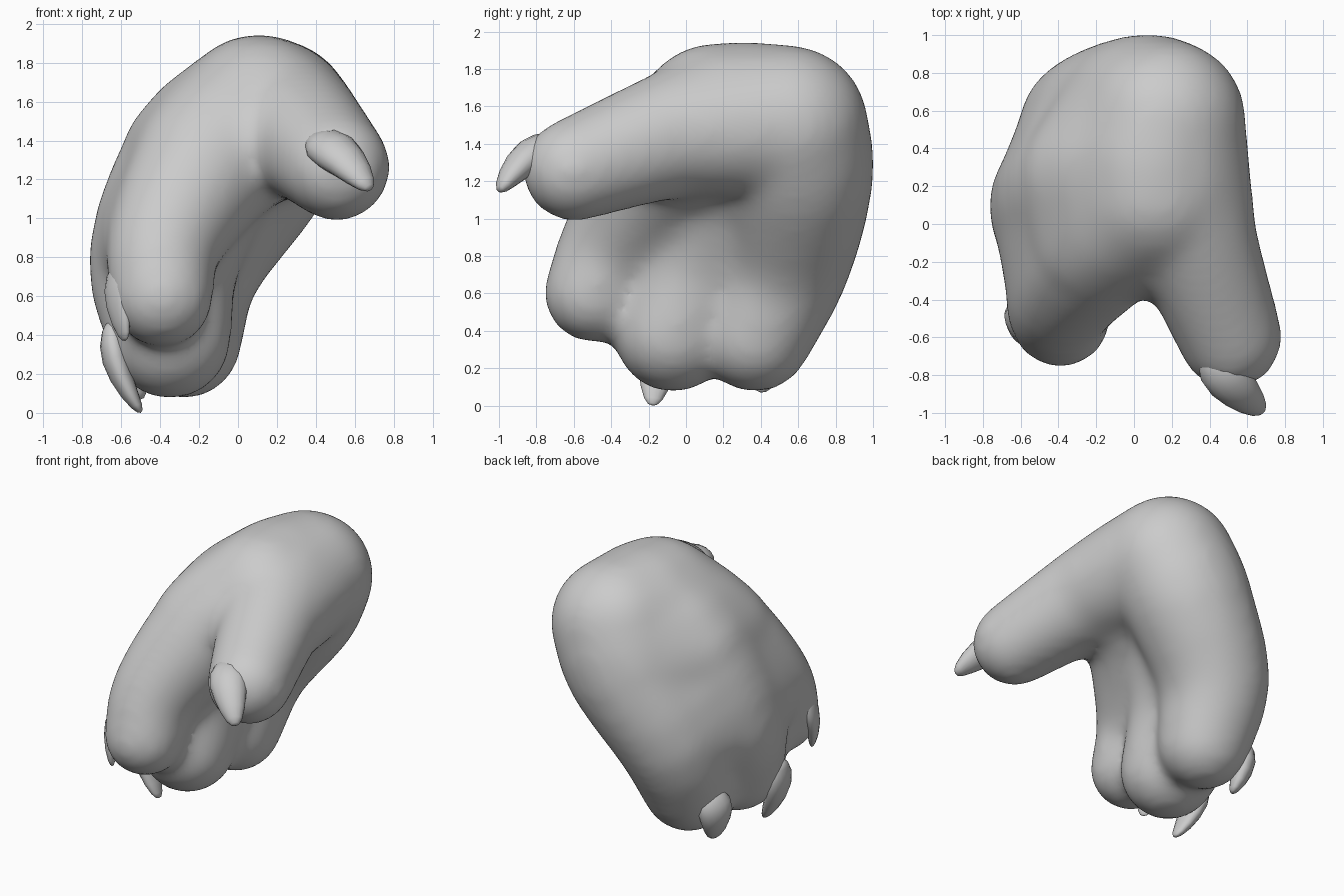
import bpy, bmesh, math
from mathutils import Vector

if "Cube" in bpy.data.objects:
    bpy.data.objects.remove(bpy.data.objects["Cube"])

def mesh_object(name, bm):
    me = bpy.data.meshes.new(name)
    bm.to_mesh(me)
    bm.free()
    ob = bpy.data.objects.new(name, me)
    bpy.context.collection.objects.link(ob)
    return ob

# Hull wrapped round a few balls (x, y, z, radius), added to the target mesh
def add_hull(target, balls, scale=1.0, shift=(0, 0, 0)):
    bm = bmesh.new()
    for x, y, z, r in balls:
        v = bmesh.ops.create_icosphere(bm, subdivisions=3, radius=r * scale)["verts"]
        bmesh.ops.translate(bm, verts=v, vec=Vector((x, y, z)) + Vector(shift))
    pts = [v.co.copy() for v in bm.verts]
    bm.free()
    bm = bmesh.new()
    for p in pts:
        bm.verts.new(p)
    bmesh.ops.convex_hull(bm, input=bm.verts[:])
    bmesh.ops.delete(bm, geom=[v for v in bm.verts if not v.link_faces], context='VERTS')
    me = bpy.data.meshes.new("tmp")
    bm.to_mesh(me)
    bm.free()
    target.from_mesh(me)
    bpy.data.meshes.remove(me)

# Smooth curve through the balls of a path
def spline(path, steps=3):
    p = [Vector(q) for q in path]
    p = [2 * p[0] - p[1]] + p + [2 * p[-1] - p[-2]]
    out = []
    for a, b, c, d in zip(p, p[1:], p[2:], p[3:]):
        for k in range(steps):
            t = k / steps
            out.append(0.5 * (2 * b + (c - a) * t + (2 * a - 5 * b + 4 * c - d) * t ** 2
                              + (3 * b - a - 3 * c + d) * t ** 3))
    return out + [p[-2]]

# Digit paths from wrist to tip
index = [(0.12, 0.15, 1.52, .42), (-0.16, -0.08, 1.27, .38), (-0.38, -0.37, 0.88, .30), (-0.39, -0.495, 0.60, .27)]
middle = [(0.12, 0.32, 1.53, .42), (-0.18, 0.24, 1.27, .42), (-0.38, 0.10, 0.80, .395), (-0.35, -0.07, 0.385, .32)]
ring = [(0.17, 0.55, 1.50, .43), (0.04, 0.59, 1.23, .42), (-0.24, 0.52, 0.78, .37), (-0.28, 0.37, 0.37, .305)]
thumb = [(0.18, 0.22, 1.51, .41), (0.32, -0.10, 1.44, .34), (0.51, -0.60, 1.26, .28)]

bm = bmesh.new()
digits = [spline(d) for d in (index, middle, ring)]
for path in digits + [spline(thumb)]:
    for a, b in zip(path, path[1:]):
        add_hull(bm, [a, b])
# Webbing that fills the back of the hand between digits
for p, q, tip in ((digits[0], digits[1], .6), (digits[1], digits[2], .7)):
    for i in range(6):
        s = 0.98 if i < 3 else 0.92
        add_hull(bm, [p[i], p[i + 1], q[i], q[i + 1]], s, (-.02, 0, .01))
    add_hull(bm, [p[6], q[6], p[9], q[9]], tip, (-.05, 0, 0))
# Webs between thumb and hand, and along the wrist side
add_hull(bm, [thumb[1], index[0], index[1]], 0.85, (0, 0, .03))
add_hull(bm, [thumb[0], thumb[1], ring[0]], 0.96, (.01, 0, .01))

hand = mesh_object("hand", bm)
rm = hand.modifiers.new("fuse", 'REMESH')
rm.mode = 'VOXEL'
rm.voxel_size = 0.03
rm.use_smooth_shade = True
sm = hand.modifiers.new("soften", 'SMOOTH')
sm.factor = 0.5
sm.iterations = 40

# Claws: tapered lofts from base to tip
def claw(name, base, tip, radius, bulge, flat=0.75):
    base, tip, bulge = Vector(base), Vector(tip), Vector(bulge)
    axis = (tip - base).normalized()
    up = (bulge - axis * bulge.dot(axis)).normalized()
    side = axis.cross(up)
    profile = [(0, .35), (.06, .65), (.2, .95), (.38, 1), (.58, .86), (.78, .65), (.92, .42), (.98, .22)]
    n = 16
    bm = bmesh.new()
    rings = []
    for t, s in profile:
        c = base.lerp(tip, t) + up * 0.035 * math.sin(math.pi * t)
        rings.append([bm.verts.new(c + radius * s * (side * math.cos(2 * math.pi * k / n)
                      + up * flat * math.sin(2 * math.pi * k / n))) for k in range(n)])
    for r0, r1 in zip(rings, rings[1:]):
        for k in range(n):
            bm.faces.new((r0[k], r0[(k + 1) % n], r1[(k + 1) % n], r1[k]))
    for r, end in ((rings[0], base), (rings[-1], tip)):
        v = bm.verts.new(end)
        for k in range(n):
            bm.faces.new((r[k], r[(k + 1) % n], v))
    bmesh.ops.recalc_face_normals(bm, faces=bm.faces[:])
    for f in bm.faces:
        f.smooth = True
    return mesh_object(name, bm)

claw("thumb_claw", (0.39, -0.69, 1.41), (0.68, -1.0, 1.15), .125, (0, -.5, 1))
claw("index_claw", (-0.59, -0.47, 0.80), (-0.58, -0.60, 0.37), .11, (-1, -.6, 0), .5)
claw("middle_claw", (-0.66, -0.12, 0.46), (-0.50, -0.18, 0.0), .115, (-1, 0, 0), .6)
claw("ring_claw", (-0.53, 0.46, 0.44), (-0.50, 0.40, 0.07), .12, (-1, .5, 0), .65)
